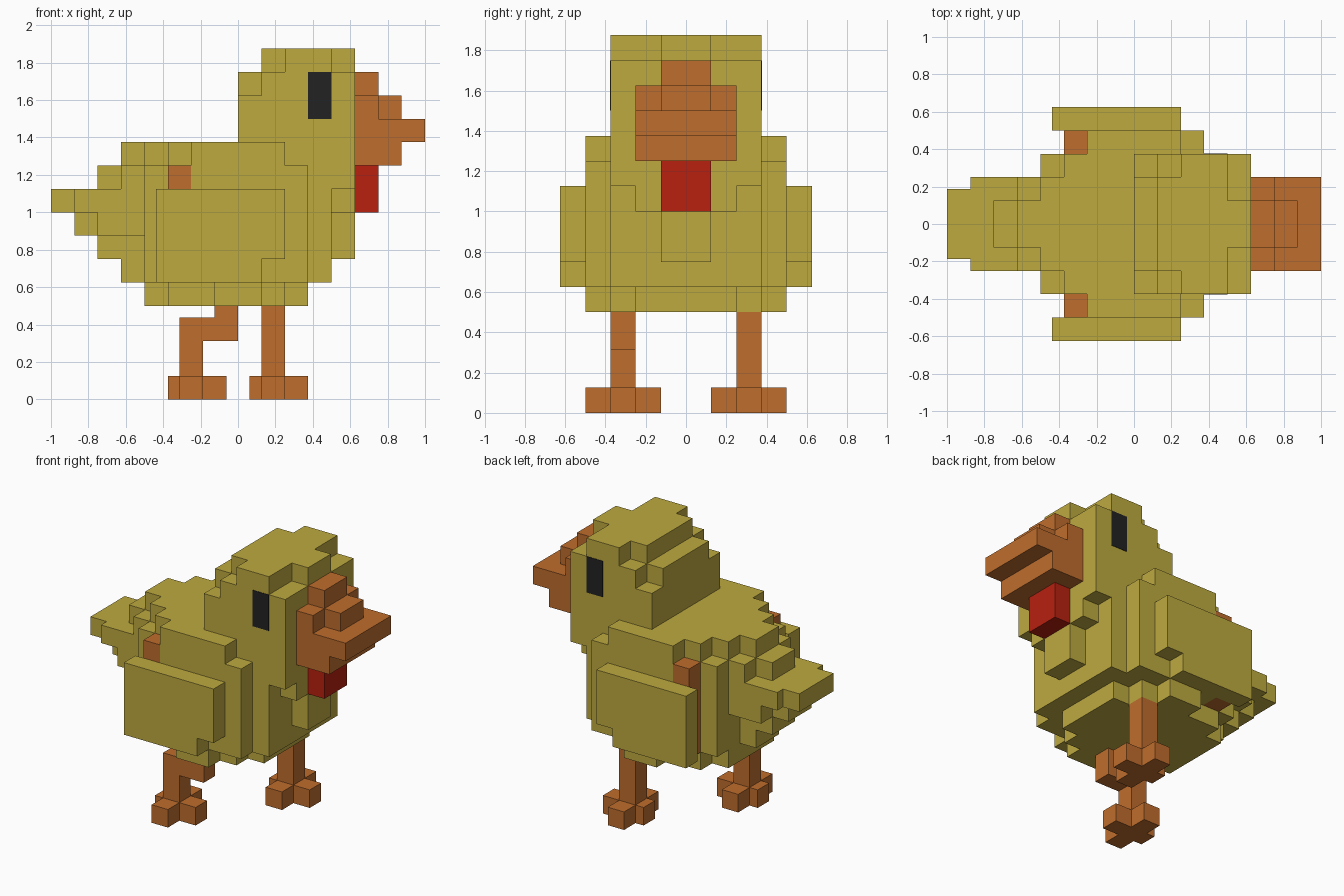
import bpy
import bmesh
from mathutils import Vector

cube = bpy.data.objects.get("Cube")
if cube:
    bpy.data.objects.remove(cube, do_unlink=True)

U = 1 / 16  # one small block


def material(name, rgb):
    m = bpy.data.materials.new(name)
    m.use_nodes = True
    m.diffuse_color = (*rgb, 1)
    bsdf = next(n for n in m.node_tree.nodes if n.type == 'BSDF_PRINCIPLED')
    bsdf.inputs["Base Color"].default_value = (*rgb, 1)
    return m


YELLOW = material("mustard yellow", (0.515, 0.402, 0.051))
ORANGE = material("burnt orange", (0.521, 0.153, 0.026))
RED = material("wattle red", (0.479, 0.015, 0.005))
BLACK = material("eye black", (0.016, 0.016, 0.016))


def blocks(name, mat, boxes):
    """Merge boxes (x0, x1, y0, y1, z0, z1), in small blocks, into one clean shell."""
    cells = set()
    for x0, x1, y0, y1, z0, z1 in boxes:
        cells |= {(x, y, z) for x in range(x0, x1)
                  for y in range(y0, y1) for z in range(z0, z1)}
    bm = bmesh.new()
    verts = {}

    def vert(p):
        if p not in verts:
            verts[p] = bm.verts.new(Vector(p) * U)
        return verts[p]

    for c in cells:
        for axis in range(3):
            for side in (0, 1):
                n = list(c)
                n[axis] += 1 if side else -1
                if tuple(n) in cells:
                    continue
                quad = []
                for a, b in ((0, 0), (1, 0), (1, 1), (0, 1)):
                    p = list(c)
                    p[axis] += side
                    p[(axis + 1) % 3] += a
                    p[(axis + 2) % 3] += b
                    quad.append(vert(tuple(p)))
                bm.faces.new(quad if side else quad[::-1])
    bmesh.ops.dissolve_limit(bm, angle_limit=0.01, verts=bm.verts, edges=bm.edges)
    mesh = bpy.data.meshes.new(name)
    bm.to_mesh(mesh)
    bm.free()
    mesh.materials.append(mat)
    obj = bpy.data.objects.new(name, mesh)
    bpy.context.scene.collection.objects.link(obj)
    return obj


def centred(name, mat, boxes):
    """Boxes (x0, x1, half width, z0, z1) symmetric about y = 0."""
    return blocks(name, mat, [(a, b, -w, w, c, d) for a, b, w, c, d in boxes])


# Body with chest, breast and rounded underside
centred("body", YELLOW, [
    (-4, 6, 8, 10, 20), (-4, 4, 8, 20, 22),      # flanks
    (-8, 8, 6, 10, 20), (-6, 4, 6, 20, 22),      # core and chest
    (-8, -6, 4, 20, 22),                         # rump
    (8, 10, 2, 12, 16),                          # breast
    (-2, 2, 8, 8, 10), (-6, 4, 6, 8, 10), (-8, 6, 4, 8, 10),  # belly
])

# Tail stepping out of the rump
centred("tail", YELLOW, [
    (-10, -8, 2, 20, 22), (-10, -8, 4, 18, 20), (-12, -10, 2, 18, 20),
    (-14, -8, 4, 16, 18), (-16, -14, 3, 16, 18),
    (-12, -8, 4, 14, 16), (-14, -12, 2, 14, 16),
    (-12, -8, 2, 12, 14), (-10, -8, 2, 10, 12),
])

# Head and neck
centred("head", YELLOW, [
    (0, 10, 6, 22, 26), (4, 10, 6, 20, 22), (6, 10, 6, 18, 20),
    (8, 10, 4, 16, 18),
    (2, 10, 6, 26, 28), (0, 2, 4, 26, 28),
    (2, 4, 4, 28, 30), (4, 8, 6, 28, 30), (8, 10, 2, 28, 30),
])

# Beak and wattle
centred("beak", ORANGE, [
    (10, 12, 4, 20, 26), (10, 12, 2, 26, 28),
    (12, 14, 4, 20, 24), (12, 14, 2, 24, 26),
    (14, 16, 4, 22, 24),
])
centred("wattle", RED, [(10, 12, 2, 16, 20)])

# Paired wings, side feathers and eyes
for side, label in ((1, "back"), (-1, "front")):
    def paired(name, mat, boxes):
        out = []
        for x0, x1, y0, y1, z0, z1 in boxes:
            ya, yb = sorted((side * y0, side * y1))
            out.append((x0, x1, ya, yb, z0, z1))
        return blocks(f"{label}_{name}", mat, out)

    paired("wing", YELLOW, [(-7, 2, 8, 10, 10, 18), (2, 4, 8, 10, 12, 18)])
    paired("side_feather", ORANGE, [(-6, -4, 6, 8, 10, 20)])
    eye = paired("eye", BLACK, [(6, 8, 6, 7, 24, 28)])
    for v in eye.data.vertices:  # flatten to a thin plate on the head
        v.co.y = side * (0.37 if abs(v.co.y) < 0.4 else 0.378)


# Legs: one straight, one bent, each on a cross-shaped foot
def leg(name, x, y, shank):
    foot = [(x - 1, x + 4, y, y + 2, 0, 2), (x, x + 2, y - 2, y + 4, 0, 2)]
    return blocks(name, ORANGE, foot + [(a, b, y, y + 2, c, d) for a, b, c, d in shank])


leg("straight_leg", 2, 4, [(2, 4, 2, 8)])
leg("bent_leg", -5, -6, [(-5, -3, 2, 7), (-5, 0, 5, 7), (-2, 0, 5, 8)])
